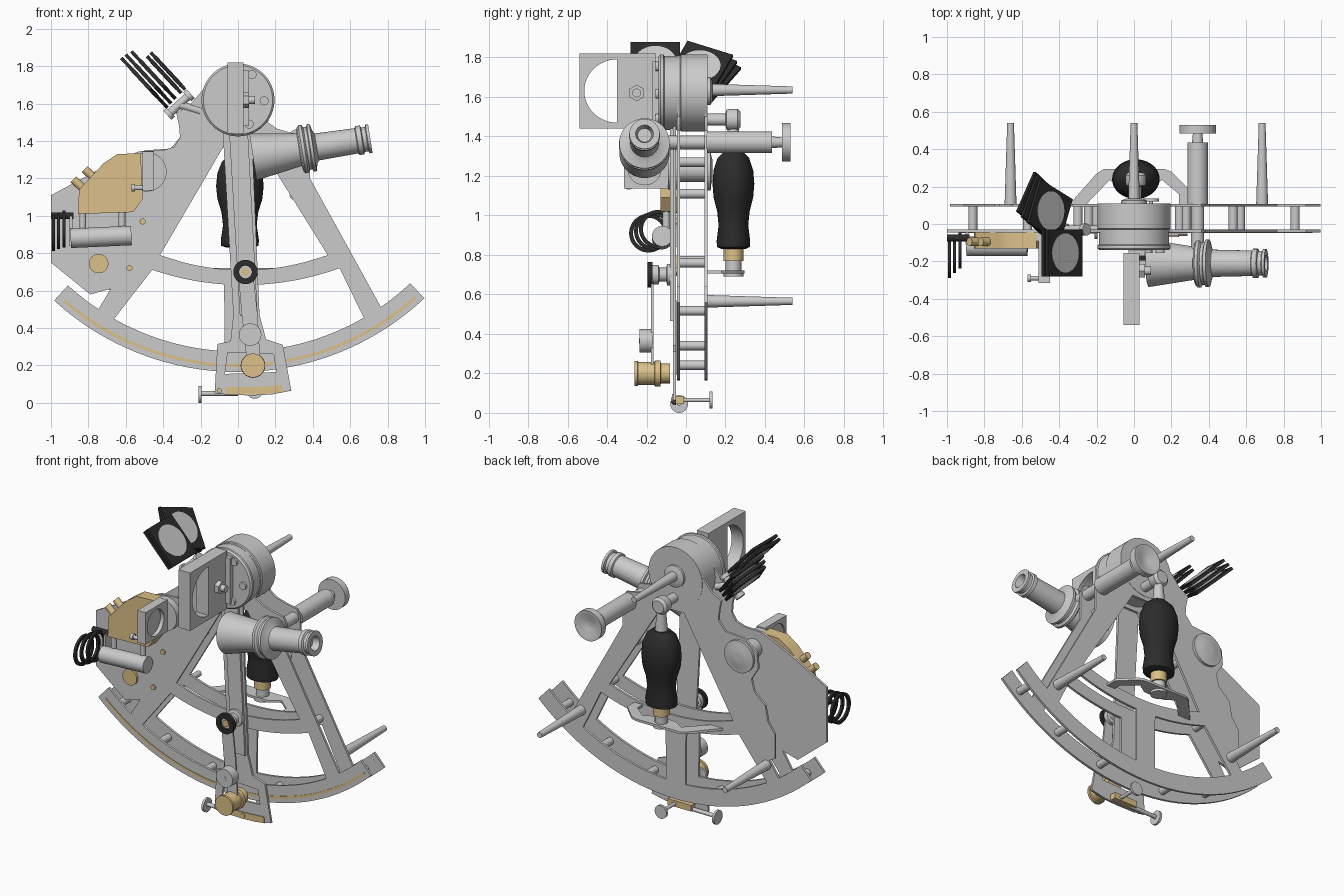
import bpy, bmesh
from math import sin, cos, pi, radians
from mathutils import Vector, Matrix

if "Cube" in bpy.data.objects:
    bpy.data.objects.remove(bpy.data.objects["Cube"])

def material(name, rgb):
    m = bpy.data.materials.new(name)
    m.diffuse_color = (*rgb, 1)
    m.use_nodes = True
    m.node_tree.nodes["Principled BSDF"].inputs["Base Color"].default_value = m.diffuse_color
    return m
BRASS = material("brass", (0.72, 0.53, 0.25))
BLACK = material("black", (0.025, 0.025, 0.025))

def finish(name, bm, mat=None):
    bmesh.ops.recalc_face_normals(bm, faces=bm.faces)
    me = bpy.data.meshes.new(name)
    bm.to_mesh(me)
    bm.free()
    if mat:
        me.materials.append(mat)
    ob = bpy.data.objects.new(name, me)
    bpy.context.collection.objects.link(ob)
    return ob

def plate(name, loops, lo, hi, axis='y', mat=None):
    """Flat outline with holes, extruded from lo to hi along an axis."""
    cu = bpy.data.curves.new(name, 'CURVE')
    cu.dimensions, cu.fill_mode, cu.extrude = '2D', 'BOTH', (hi - lo) / 2
    for pts in loops:
        s = cu.splines.new('POLY')
        s.points.add(len(pts) - 1)
        for p, (u, v) in zip(s.points, pts):
            p.co = (u, v, 0, 1)
        s.use_cyclic_u = True
    tmp = bpy.data.objects.new("outline", cu)
    bpy.context.collection.objects.link(tmp)
    dg = bpy.context.evaluated_depsgraph_get()
    me = bpy.data.meshes.new_from_object(tmp.evaluated_get(dg))
    bm = bmesh.new()
    bm.from_mesh(me)
    bpy.data.objects.remove(tmp)
    bmesh.ops.remove_doubles(bm, verts=bm.verts, dist=1e-5)
    mid = (lo + hi) / 2
    for vert in bm.verts:
        u, v, w = vert.co
        vert.co = {'y': (u, mid + w, v), 'x': (mid + w, u, v), 'z': (u, v, mid + w)}[axis]
    for f in bm.faces:
        f.material_index = 0
    return finish(name, bm, mat)

def lathe(name, prof, origin, axis, mat=None, n=40, sx=1, closed=False):
    """Revolve (radius, distance) points about an axis."""
    q = Vector((0, 0, 1)).rotation_difference(Vector(axis).normalized())
    bm = bmesh.new()
    rings = [[bm.verts.new(Vector(origin) + q @ Vector((sx * r * cos(2 * pi * i / n), r * sin(2 * pi * i / n), t)))
              for i in range(n)] for r, t in prof]
    pairs = list(zip(rings, rings[1:])) + ([(rings[-1], rings[0])] if closed else [])
    for a, b in pairs:
        for i in range(n):
            bm.faces.new((a[i], a[(i + 1) % n], b[(i + 1) % n], b[i]))
    if not closed:
        bm.faces.new(rings[0])
        bm.faces.new(rings[-1])
    return finish(name, bm, mat)

def rod(name, a, b, r, r2=None, mat=None, n=32):
    d = Vector(b) - Vector(a)
    return lathe(name, [(r, 0), (r if r2 is None else r2, d.length)], a, d, mat, n)

def yrod(name, x, z, y0, y1, r, mat=None, r2=None, n=32):
    return rod(name, (x, y0, z), (x, y1, z), r, r2, mat, n)

def box(name, lo, hi, mat=None, matrix=None):
    lo, hi = Vector(lo), Vector(hi)
    m = Matrix.Translation((lo + hi) / 2) @ Matrix.Diagonal((*(hi - lo), 1))
    bm = bmesh.new()
    bmesh.ops.create_cube(bm, size=1, matrix=(matrix or Matrix()) @ m)
    return finish(name, bm, mat)

def arc(r, a0, a1, n=24, cx=0, cz=1.62):
    """Arc points; angle in degrees measured from straight down, positive to +x."""
    return [(cx + r * sin(radians(a0 + (a1 - a0) * i / n)), cz - r * cos(radians(a0 + (a1 - a0) * i / n)))
            for i in range(n + 1)]

# Double frame plates
right = arc(1.455, -42.5, 43.2, 60) + arc(1.345, 43.2, 34.6, 6) + [
    (.385, 1.2), (.385, 1.38), (.36, 1.43), (.28, 1.445), (.21, 1.465), (.16, 1.5)] + arc(.19, 80, 250, 30)
front_left = [(-.26, 1.59), (-.33, 1.55), (-.315, 1.48), (-.31, 1.42), (-.34, 1.37), (-.4, 1.35), (-.53, 1.345),
              (-.74, 1.25), (-1, 1.11), (-1, .75), (-.79, .58), (-.68, .61)]
rear_left = [(-.26, 1.59), (-.33, 1.55), (-.315, 1.48), (-.31, 1.42), (-.36, 1.36), (-.5, 1.35), (-.59, 1.28),
             (-.6, 1.18), (-.55, 1.1), (-.57, 1.02), (-.65, .95), (-.67, .85), (-.72, .78), (-.72, .62), (-.68, .6)]
end = arc(1.345, -33.7, -42.5, 6)
upper = [(-.06, 1.4), (-.417, .79)] + arc(1.27, -17, 19, 20, .03, 1.98)[1:-1] + [(.48, .79), (.1, 1.4)]
low_l = arc(1.345, -29.5, -3, 20) + arc(1.5, -4, -19, 10, .03, 2.13)
low_r = arc(1.345, 3, 30, 20) + arc(1.5, 20, 1.6, 10, .03, 2.13)
plate("front_frame", [right + front_left + end, upper, low_l, low_r], -.045, -.03)
plate("rear_frame", [right + rear_left + end, upper, low_l, low_r], .093, .108)
plate("scale_line", [arc(1.427, -41, 42, 60) + arc(1.411, 42, -41, 60)], -.048, -.044, mat=BRASS)
posts = [arc(1.4, a, a, 1)[0] for a in (-38, -24, -10, 10, 24, 38)] + [
    (-.5, .77), (.53, .76), (-.3, 1.11), (.3, 1.11), (-.2, 1.36), (.28, 1.27)]
for i, (x, z) in enumerate(posts):
    yrod(f"spacer_{i}", x, z, -.035, .1, .024, n=20)

# Pivot head, its screws and the three pegs
lathe("pivot_head", [(.185, -.14), (.195, -.13), (.195, -.115), (.188, -.11), (.188, -.03), (.195, -.025), (.195, .11)],
      (0, 0, 1.62), (0, 1, 0), n=64)
lathe("pivot_boss", [(.07, 0), (.07, .02), (.045, .03)], (0, .105, 1.63), (0, 1, 0))
for i, (x, z) in enumerate([(.075, 1.755), (.14, 1.615), (.06, 1.49)]):
    yrod(f"head_screw_{i}", x, z, -.155, -.13, .024, n=20)
for i, (x, z) in enumerate([(0, 1.635), (-.66, .565), (.685, .565)]):
    yrod(f"peg_{i}", x, z, .1, .54, .032, r2=.018)

# Index mirror frame with half-round window
window = [(-.35 - .165 * sin(pi * i / 24), 1.63 + .16 * cos(pi * i / 24)) for i in range(25)]
plate("index_mirror", [[(-.54, 1.44), (-.155, 1.44), (-.155, 1.82), (-.54, 1.82)], window], -.055, .03, 'x')
rod("mirror_nut", (.03, -.25, 1.62), (.06, -.25, 1.62), .042, n=6)
rod("mirror_screw", (.05, -.25, 1.62), (.09, -.25, 1.62), .022)
box("mirror_foot", (-.03, -.17, 1.48), (.06, -.13, 1.78))

# Index arm
plate("index_arm", [[(-.09, 1.6), (.08, 1.6), (.08, 1.3), (.115, .47), (.15, .34), (.24, .31), (.285, .065), (.18, .045),
                     (.08, .04), (-.02, .042), (-.125, .05), (-.11, .315), (-.04, .33), (-.025, .47)],
                    [(-.07, .155), (.205, .165), (.19, .26), (-.055, .27)]], -.065, -.05)
plate("arm_rib", [[(-.05, 1.5), (.05, 1.5), (.105, .465), (.01, .465)]], -.08, -.06)
plate("vernier", [[(-.065, .045), (.09, .045), (.24, .055), (.235, .095), (.08, .085), (-.065, .085)]],
      -.07, -.06, mat=BRASS)
for i, x in enumerate((-.1, .085)):
    yrod(f"vernier_screw_{i}", x, .065, -.075, -.06, .014, BRASS, n=16)

# Tangent and clamp screws
box("clamp_block", (-.03, -.06, .045), (.14, -.01, .085), BRASS)
rod("tangent_shaft", (-.2, -.035, .05), (.0, -.035, .05), .013)
rod("tangent_knob", (-.21, -.035, .045), (-.195, -.035, .045), .045)
yrod("clamp_shaft", .09, .065, -.03, .12, .011)
yrod("clamp_knob", .09, .065, .12, .135, .043)

# Reading magnifier on a swinging link
plate("magnifier_link", [[(.0, .7), (.08, .7), (.105, .47), (.12, .2), (.05, .2), (.02, .47)]], -.176, -.165)
lathe("link_pivot", [(.05, 0), (.05, .04), (.035, .045), (.035, .08), (.055, .085), (.055, .11)],
      (.04, -.18, .7), (0, 1, 0))
lathe("pivot_ring", [(.034, 0), (.065, 0), (.065, .025), (.034, .025)], (.04, -.195, .7), (0, 1, 0), BLACK, closed=True)
yrod("pivot_pin", .04, .7, -.188, -.17, .022, BRASS)
yrod("magnifier_knob", .065, .365, -.235, -.17, .06)
yrod("knob_pin", .065, .365, -.238, -.23, .014)
lathe("magnifier", [(.064, 0), (.064, .015), (.058, .018), (.058, .1), (.066, .103), (.066, .13), (.05, .133), (.05, .18)],
      (.08, -.26, .2), (0, 1, 0), BRASS)

# Telescope and its rear adjusting post
lathe("telescope", [(.1, .03), (.11, 0), (.127, 0), (.088, .25), (.118, .255), (.13, .265), (.13, .28), (.115, .29), (.115, .305),
                    (.128, .31), (.128, .325), (.09, .335), (.073, .345), (.068, .56), (.078, .565), (.078, .59),
                    (.066, .595), (.066, .615), (.077, .62), (.077, .635), (.045, .635), (.035, .59)],
      (.08, -.21, 1.315), (cos(.155), 0, sin(.155)), n=48)
yrod("telescope_bar", .34, 1.37, -.2, .11, .035)
lathe("adjuster", [(.055, 0), (.055, .33), (.03, .33), (.025, .38), (.098, .38), (.098, .425), (.08, .425), (.03, .4)],
      (.34, .105, 1.37), (0, 1, 0))

# Handle with top and bottom brackets
lathe("handle", [(.06, .83), (.083, .84), (.085, .87), (.075, .95), (.082, 1.02), (.1, 1.09), (.106, 1.16), (.1, 1.23),
                 (.08, 1.29), (.045, 1.325)], (.01, .24, 0), (0, 0, 1), BLACK, sx=1.2)
rod("handle_ferrule", (.01, .24, .77), (.01, .24, .84), .05, mat=BRASS)
rod("handle_foot", (.01, .24, .7), (.01, .24, .775), .04)
rod("handle_stem", (.01, .24, 1.3), (.01, .24, 1.48), .04, .025)
lathe("handle_top", [(.03, 0), (.03, .1), (.05, .105), (.055, .12), (.055, .16), (.04, .175)], (.01, .1, 1.485), (0, 1, 0))
plate("handle_bracket", [[(-.35, .1), (-.2, .27), (-.16, .295), (.16, .295), (.2, .28), (.3, .18), (.3, .1), (.24, .1),
                          (.24, .16), (.15, .235), (.08, .19), (-.06, .19), (-.13, .235), (-.26, .1)]], .705, .72, 'z')
rod("bracket_washer", (.01, .24, .69), (.01, .24, .71), .05)

# Horizon mirror group on the left wing
yrod("horizon_base", -.487, 1.235, -.09, -.04, .105, n=48)
lathe("horizon_rear_knob", [(.105, 0), (.105, .02), (.075, .022), (.05, .03), (.02, .03)], (-.47, .105, 1.23), (0, 1, 0))
yrod("horizon_column", -.47, 1.23, -.04, .1, .06)
circle = [(-.21 + .085 * cos(2 * pi * i / 40), 1.24 + .085 * sin(2 * pi * i / 40)) for i in range(40)]
plate("horizon_mirror", [[(-.315, 1.135), (-.09, 1.135), (-.09, 1.345), (-.315, 1.345)], circle], -.51, -.45, 'x')
rod("horizon_glass", (-.5, -.21, 1.24), (-.475, -.21, 1.24), .088)
rod("horizon_screw", (-.56, -.29, 1.15), (-.5, -.29, 1.15), .012)
rod("horizon_screw_head", (-.57, -.29, 1.15), (-.55, -.29, 1.15), .02)
plate("brass_block", [[(-.645, 1.33), (-.52, 1.335), (-.51, 1.09), (-.56, 1.02), (-.855, 1.01), (-.85, 1.14), (-.72, 1.28)]],
      -.13, -.045, mat=BRASS)
for i in range(2):
    x, z = -.83 + .06 * i, 1.15 + .055 * i
    rod(f"block_peg_{i}", (x + .03, -.095, z - .03), (x - .05, -.095, z + .045), .022, mat=BRASS)
rod("grey_barrel", (-.895, -.12, .88), (-.57, -.12, .895), .052)
for i, x in enumerate((-.83, -.62)):
    rod(f"barrel_post_{i}", (x, -.1, .9), (x, -.1, 1.02), .018)
box("barrel_bracket", (-.9, -.11, .84), (-.885, -.04, 1.0))
for i, (y, z) in enumerate([(-.19, .91), (-.165, .92), (-.14, .93)]):
    lathe(f"shade_ring_{i}", [(.078, 0), (.098, 0), (.098, .016), (.078, .016)],
          (-.995 + .028 * i, y, z), (1, 0, 0), BLACK, closed=True)
rod("ring_hinge", (-1, -.075, 1.0), (-.88, -.075, 1.0), .018, mat=BLACK)
yrod("wing_cap", -.745, .745, -.06, -.04, .052, BRASS)
for i, (x, z) in enumerate([(-.51, .97), (-.41, 1.235), (-.58, .72)]):
    yrod(f"wing_screw_{i}", x, z, -.055, -.04, .016, BRASS, n=16)

# Upper shades: square holders with round glasses, fanned about a hinge
u, v, nrm = Vector((-.68, 0, .733)), Vector((0, 1, 0)), Vector((.733, 0, .68))
basis = Matrix((u, v, nrm)).transposed().to_4x4()
fan = [(-.475, .1, 1.735, -.035, 33), (-.475, .085, 1.735, -.005, 28), (-.47, .07, 1.735, .025, 23),
       (-.395, -.155, 1.755, 0, 0), (-.395, -.155, 1.755, .028, 0)]
for i, (x, y, z, off, ang) in enumerate(fan):
    c = Vector((x, y, z)) + nrm * off
    m = Matrix.Translation(c) @ basis @ Matrix.Rotation(radians(ang), 4, 'Z')
    box(f"shade_{i}", (-.135, -.125, -.009), (.135, .125, .009), BLACK, m)
    rod(f"shade_glass_{i}", c - nrm * .011, c + nrm * .011, .105)
h = Vector((-.315, -.03, 1.595))
rod("shade_hinge", h - nrm * .075, h + nrm * .075, .022)
for i, s in enumerate((-1, 1)):
    rod(f"hinge_nut_{i}", h + nrm * s * .06, h + nrm * s * .085, .032, n=20)
rod("shade_arm", h, (-.2, -.03, 1.56), .022)

# Smooth shading with sharp edges kept
bpy.ops.object.select_all(action='SELECT')
bpy.context.view_layer.objects.active = bpy.data.objects["pivot_head"]
bpy.ops.object.shade_smooth_by_angle(angle=radians(35))
